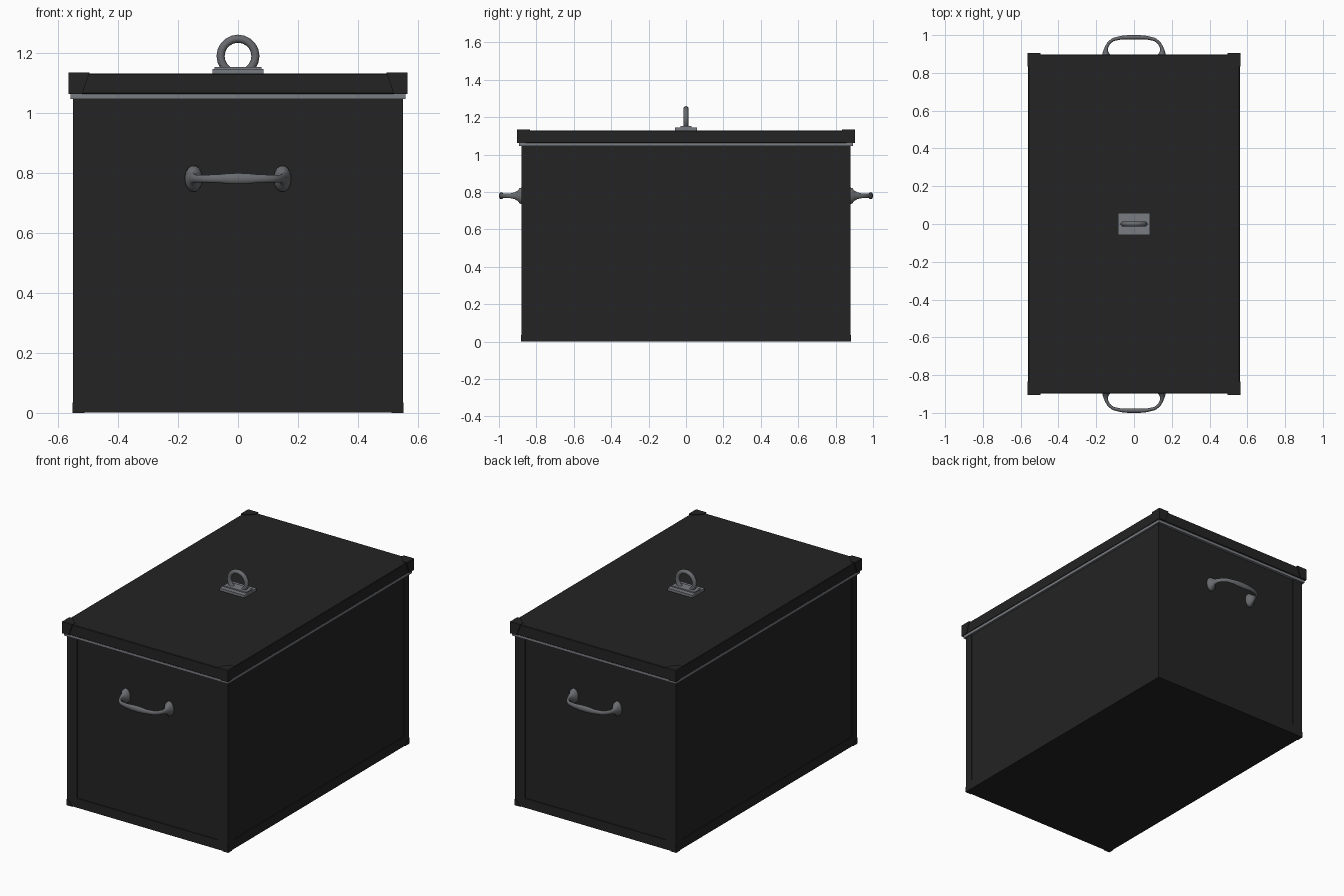
import bpy, bmesh, math
from mathutils import Vector

if "Cube" in bpy.data.objects:
    bpy.data.objects.remove(bpy.data.objects["Cube"])


def material(name, col):
    m = bpy.data.materials.new(name)
    m.diffuse_color = (*col, 1)
    m.use_nodes = True
    m.node_tree.nodes["Principled BSDF"].inputs["Base Color"].default_value = m.diffuse_color
    return m


BLACK = material("black_metal", (0.017, 0.017, 0.018))
STEEL = material("grey_steel", (0.19, 0.20, 0.22))
FITTING = material("dark_grey_fitting", (0.14, 0.145, 0.155))


def finish(name, bm, mat, smooth=False):
    bmesh.ops.recalc_face_normals(bm, faces=bm.faces)
    me = bpy.data.meshes.new(name)
    bm.to_mesh(me)
    bm.free()
    ob = bpy.data.objects.new(name, me)
    bpy.context.collection.objects.link(ob)
    me.materials.append(mat)
    if smooth:
        for p in me.polygons:
            p.use_smooth = True
    return ob


def add_box(bm, x0, x1, y0, y1, z0, z1):
    vs = bmesh.ops.create_cube(bm, size=1)["verts"]
    for v in vs:
        v.co = Vector(((x0 + x1) / 2 + v.co.x * (x1 - x0),
                       (y0 + y1) / 2 + v.co.y * (y1 - y0),
                       (z0 + z1) / 2 + v.co.z * (z1 - z0)))


def box(name, hx, hy, z0, z1, mat, bevel=0.0):
    bm = bmesh.new()
    add_box(bm, -hx, hx, -hy, hy, z0, z1)
    if bevel:
        bmesh.ops.bevel(bm, geom=bm.edges[:], offset=bevel, segments=1, affect='EDGES')
    return finish(name, bm, mat)


def corner_caps(name, hx, hy, size, inner, z0, z1):
    # four chamfered corner prisms that narrow towards the z1 end
    bm = bmesh.new()
    for sx in (-1, 1):
        for sy in (-1, 1):
            rings = []
            for z, s in ((z0, size), (z1, inner)):
                pts = [(hx, hy), (hx - s, hy), (hx - s, hy - s * 0.35),
                       (hx - s * 0.35, hy - s), (hx, hy - s)]
                rings.append([bm.verts.new((sx * x, sy * y, z)) for x, y in pts])
            a, b = rings
            bm.faces.new(a)
            bm.faces.new(b)
            for i in range(5):
                j = (i + 1) % 5
                bm.faces.new((a[i], a[j], b[j], b[i]))
    return finish(name, bm, BLACK)


# Body core with raised corner posts and bottom rails
box("body", 0.545, 0.876, 0.002, 1.05, BLACK)
bm = bmesh.new()
for sx in (-1, 1):
    for sy in (-1, 1):
        xs = sorted((sx * 0.48, sx * 0.549))
        ys = sorted((sy * 0.83, sy * 0.88))
        add_box(bm, *xs, *ys, 0.002, 1.048)
finish("corner_posts", bm, BLACK)
bm = bmesh.new()
add_box(bm, -0.548, 0.548, -0.879, 0.879, 0.002, 0.02)
for s in (-1, 1):
    add_box(bm, -0.48, 0.48, *sorted((s * 0.84, s * 0.88)), 0.002, 0.06)
    add_box(bm, *sorted((s * 0.5, s * 0.549)), -0.83, 0.83, 0.002, 0.06)
finish("bottom_rails", bm, BLACK)
corner_caps("bottom_corner_caps", 0.551, 0.882, 0.04, 0.012, 0.0, 0.035)

# Steel trim band and lid
box("trim_band", 0.558, 0.893, 1.045, 1.062, STEEL)
box("lid", 0.56, 0.898, 1.062, 1.13, BLACK, 0.003)
corner_caps("lid_corner_caps", 0.564, 0.904, 0.045, 0.07, 1.062, 1.134)

# End handles: tubes with flared feet, (x, y, radius) along half the grip
HALF = [(-0.148, 0.872, 0.030), (-0.148, 0.887, 0.029), (-0.149, 0.900, 0.019),
        (-0.150, 0.917, 0.012), (-0.145, 0.937, 0.009), (-0.132, 0.960, 0.0085),
        (-0.110, 0.977, 0.0085), (-0.065, 0.987, 0.0095), (-0.03, 0.988, 0.012)]
PATH = HALF + [(0, 0.988, 0.0125)] + [(-x, y, r) for x, y, r in reversed(HALF)]


def handle(name, side, n=14):
    bm = bmesh.new()
    rings = []
    for i, (x, y, r) in enumerate(PATH):
        a, b = PATH[max(i - 1, 0)], PATH[min(i + 1, len(PATH) - 1)]
        t = Vector((b[0] - a[0], b[1] - a[1])).normalized()
        ring = []
        for k in range(n):
            w = 2 * math.pi * k / n
            c, s = r * math.cos(w), r * 1.5 * math.sin(w)
            ring.append(bm.verts.new((x - t.y * c, side * (y + t.x * c), 0.78 + s)))
        rings.append(ring)
    for a, b in zip(rings, rings[1:]):
        for k in range(n):
            j = (k + 1) % n
            bm.faces.new((a[k], a[j], b[j], b[k]))
    bm.faces.new(rings[0])
    bm.faces.new(rings[-1])
    return finish(name, bm, FITTING, True)


handle("front_handle", -1)
handle("back_handle", 1)

# Lid ring on its mounting plate
box("ring_plate", 0.085, 0.058, 1.128, 1.145, STEEL)
box("ring_plate_step", 0.078, 0.03, 1.145, 1.152, STEEL)
bpy.ops.mesh.primitive_torus_add(major_segments=20, minor_segments=10,
                                 major_radius=0.058, minor_radius=0.0135,
                                 location=(0, 0, 1.188), rotation=(math.pi / 2, 0, 0))
ring = bpy.context.object
ring.name = "lid_ring"
ring.data.materials.append(FITTING)
bpy.ops.object.shade_smooth()
